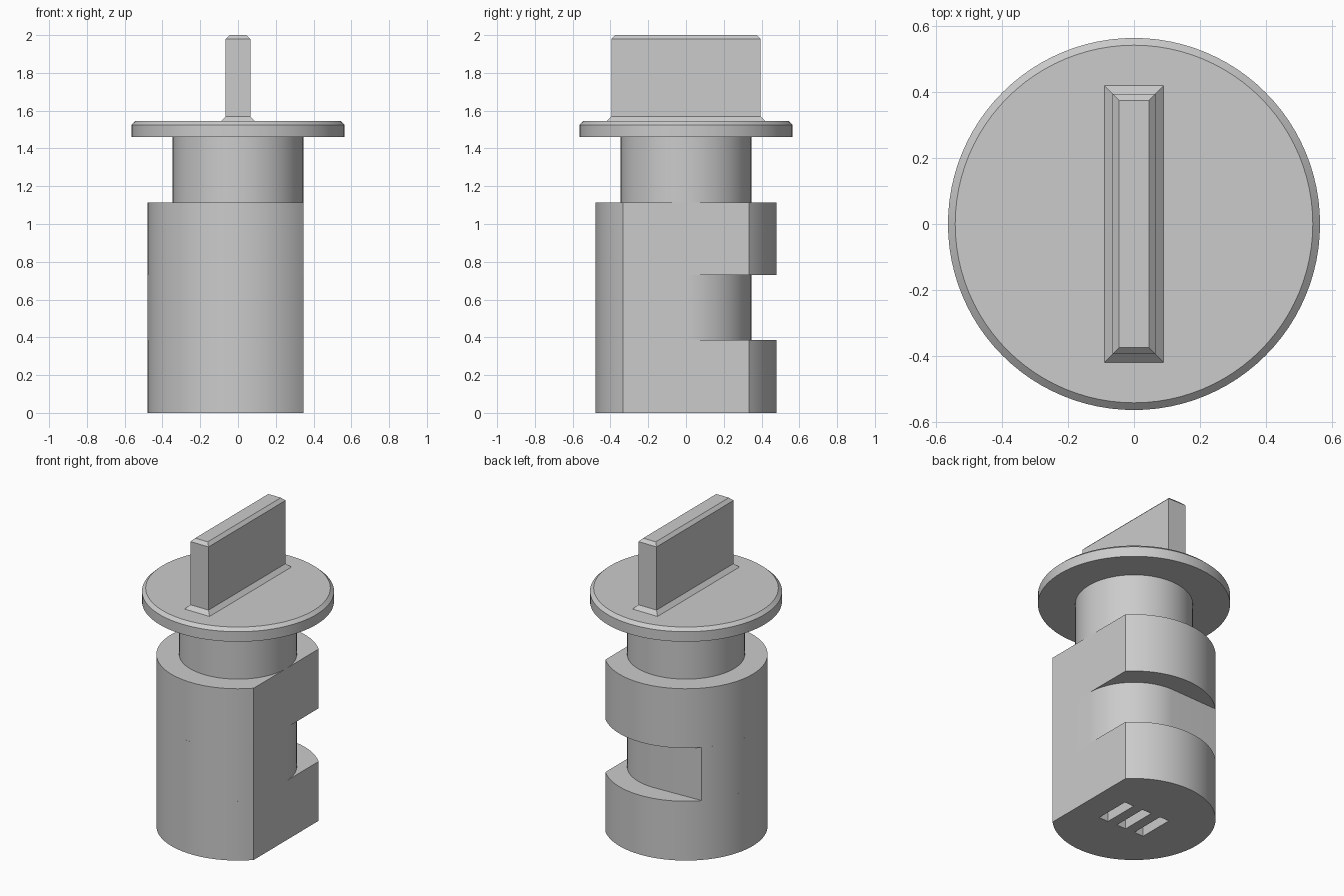
import bpy, bmesh
from math import sin, cos, acos, pi, radians

if "Cube" in bpy.data.objects:
    bpy.data.objects.remove(bpy.data.objects["Cube"])

grey = bpy.data.materials.new("plain grey")
grey.use_nodes = True
colour = (0.6, 0.6, 0.6, 1)
grey.diffuse_color = colour
grey.node_tree.nodes["Principled BSDF"].inputs["Base Color"].default_value = colour

BODY_R, CORE_R, FLANGE_R = 0.48, 0.346, 0.565
CORNER = acos(CORE_R / BODY_R)   # angle where the flat meets the round side


def arc(r, start, end, n=72):
    return [(r * cos(start + (end - start) * i / n), r * sin(start + (end - start) * i / n))
            for i in range(n + 1)]


def circle(r):
    return arc(r, 0, 2 * pi, 96)[:-1]


def rect(x, y, cx=0):
    return [(cx - x, -y), (cx + x, -y), (cx + x, y), (cx - x, y)]


def loft(name, layers):
    """Join matching outlines at rising heights into a closed solid."""
    bm = bmesh.new()
    rings = [[bm.verts.new((x, y, z)) for x, y in outline] for outline, z in layers]
    for low, high in zip(rings, rings[1:]):
        for i in range(len(low)):
            j = (i + 1) % len(low)
            bm.faces.new((low[i], low[j], high[j], high[i]))
    bm.faces.new(rings[0][::-1])
    bm.faces.new(rings[-1])
    mesh = bpy.data.meshes.new(name)
    bm.to_mesh(mesh)
    bm.free()
    mesh.materials.append(grey)
    obj = bpy.data.objects.new(name, mesh)
    bpy.context.collection.objects.link(obj)
    return obj


def smooth(obj):
    bpy.ops.object.select_all(action="DESELECT")
    obj.select_set(True)
    bpy.context.view_layer.objects.active = obj
    bpy.ops.object.shade_smooth_by_angle(angle=radians(20))


# Barrel: round with one flat side
d_outline = arc(BODY_R, CORNER, 2 * pi - CORNER)
lower = loft("lower_barrel", [(d_outline, 0), (d_outline, 0.385)])
upper = loft("upper_barrel", [(d_outline, 0.73), (d_outline, 1.115)])

# Grooved band: round core running out along a tangent to the barrel's side
groove_outline = arc(CORE_R, 0, pi / 2, 24) + arc(BODY_R, pi - CORNER, 2 * pi - CORNER)
groove = loft("grooved_band", [(groove_outline, 0.385), (groove_outline, 0.73)])

# Neck and chamfered flange
neck = loft("neck", [(circle(CORE_R), 1.115), (circle(CORE_R), 1.46)])
flange = loft("flange", [(circle(FLANGE_R), 1.46), (circle(FLANGE_R), 1.525),
                         (circle(FLANGE_R - 0.022), 1.545)])

# Grip blade with flared foot and chamfered top
loft("grip_blade", [(rect(0.09, 0.42), 1.545), (rect(0.065, 0.395), 1.57),
                    (rect(0.065, 0.395), 1.98), (rect(0.045, 0.375), 2.0)])

# Three slots in the underside
for i in (-1, 0, 1):
    slot = rect(0.034, 0.117, 0.135 * i)
    cutter = loft("slot_cutter", [(slot, -0.1), (slot, 0.12)])
    cutter.hide_render = True
    cutter.hide_viewport = True
    cut = lower.modifiers.new("slot", "BOOLEAN")
    cut.object = cutter
    cut.operation = "DIFFERENCE"
    cut.solver = "EXACT"

for part in (lower, upper, groove, neck, flange):
    smooth(part)
